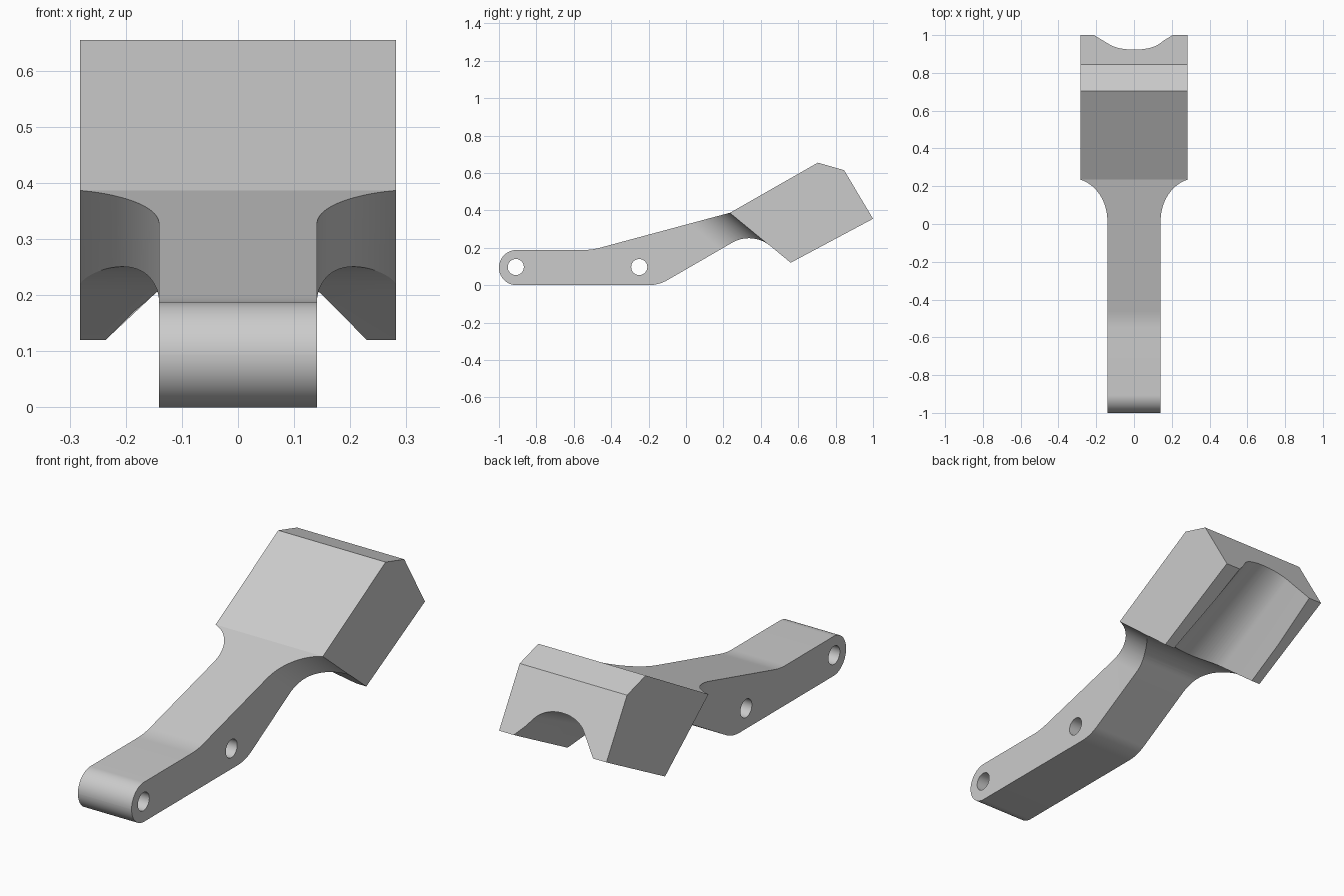
import bpy, bmesh, math
from mathutils import Vector

if "Cube" in bpy.data.objects:
    bpy.data.objects.remove(bpy.data.objects["Cube"])


def loft(name, ring_a, ring_b):
    """Closed solid between two matching rings of points."""
    bm = bmesh.new()
    a = [bm.verts.new(p) for p in ring_a]
    b = [bm.verts.new(p) for p in ring_b]
    n = len(a)
    for i in range(n):
        j = (i + 1) % n
        bm.faces.new((a[i], a[j], b[j], b[i]))
    bm.faces.new(a)
    bm.faces.new(b)
    bmesh.ops.recalc_face_normals(bm, faces=bm.faces)
    mesh = bpy.data.meshes.new(name)
    bm.to_mesh(mesh)
    bm.free()
    ob = bpy.data.objects.new(name, mesh)
    bpy.context.collection.objects.link(ob)
    return ob


def fillet(prev, corner, nxt, t, n=16):
    """Arc points rounding a corner, with tangent length t."""
    p, c, q = Vector(prev), Vector(corner), Vector(nxt)
    u, v = (p - c).normalized(), (q - c).normalized()
    half = u.angle(v) / 2
    centre = c + (u + v).normalized() * t / math.cos(half)
    a, b = c + u * t - centre, c + v * t - centre
    ang = a.angle(b)
    return [centre + (a * math.sin(ang * (1 - k / n)) + b * math.sin(ang * k / n)) / math.sin(ang)
            for k in range(n + 1)]


def cut(target, cutter):
    mod = target.modifiers.new("cut", 'BOOLEAN')
    mod.operation = 'DIFFERENCE'
    mod.solver = 'EXACT'
    mod.object = cutter
    cutter.hide_render = True
    bpy.context.view_layer.objects.active = target
    bpy.ops.object.modifier_apply(modifier=mod.name)
    bpy.data.objects.remove(cutter)


# Side profile (y, z) of arm and head; third value is the rounding length
corners = [(-1, 0, .0939), (-1, .188, .0939), (-.505, .188, .045), (.235, .387, 0),
           (.705, .655, 0), (.845, .615, 0), (1, .355, 0), (.56, .12, 0),
           (.354, .289, .124), (-.146, 0, .055)]
profile = []
for i, (y, z, t) in enumerate(corners):
    if t:
        profile += fillet(corners[i - 1][:2], (y, z), corners[(i + 1) % len(corners)][:2], t)
    else:
        profile.append(Vector((y, z)))
HALF = .282
arm = loft("lever_arm", [(-HALF, *p) for p in profile], [(HALF, *p) for p in profile])

# Narrow the arm on both sides, flaring into the head along its sloped rear face
origin = Vector((0, .235, .387))
along = Vector((0, .325, -.267)).normalized()
away = Vector((0, along.z, -along.y))
R, ARM = .19, .141
cx, ce = ARM + R, math.sqrt(R * R - (ARM + R - .285) ** 2)
for side in (-1, 1):
    pts = [(cx - R * math.cos(a), ce - R * math.sin(a))
           for a in [math.pi / 2 * k / 32 for k in range(33)]]
    pts += [(.5, ce - R), (.5, 1.5), (ARM, 1.5)]
    ring = [Vector((side * x, 0, 0)) + origin + away * e for x, e in pts]
    cut(arm, loft("side_cutter", [p - along * 2 for p in ring], [p + along * 2 for p in ring]))


# Tapered arched groove under the head
def arch(base, up, edge, knee, ctrl):
    slope = (edge - knee[0]) / knee[1]
    right = [(edge + slope * .12, -.12)]
    a, b = Vector(knee), Vector(ctrl)
    c, d = Vector((-b.x, b.y)), Vector((-a.x, a.y))
    pts = right + [a * (1 - t) ** 3 + b * 3 * t * (1 - t) ** 2 + c * 3 * t * t * (1 - t) + d * t ** 3
                   for t in [k / 24 for k in range(25)]]
    pts.append((-right[0][0], -.12))
    return [Vector((p[0], 0, 0)) + base + up * p[1] for p in pts]


front = arch(Vector((0, .56, .12)), -along, .233, (.149, .129), (.096, .21))
back = arch(Vector((0, 1, .355)), Vector((0, -.155, .26)).normalized(), .209, (.127, .10), (.07, .167))
cut(arm, loft("groove_cutter", [f - (b - f) * .3 for f, b in zip(front, back)],
              [b + (b - f) * .3 for f, b in zip(front, back)]))

# Two pin holes through the arm
for y in (-.91, -.25):
    circle = [(y + .043 * math.cos(a), .097 + .043 * math.sin(a))
              for a in [math.tau * k / 40 for k in range(40)]]
    cut(arm, loft("pin_cutter", [(-.5, *p) for p in circle], [(.5, *p) for p in circle]))

# Smooth the curved surfaces, keep hard edges
bpy.ops.object.select_all(action='DESELECT')
arm.select_set(True)
bpy.context.view_layer.objects.active = arm
bpy.ops.object.shade_smooth_by_angle(angle=math.radians(14))
